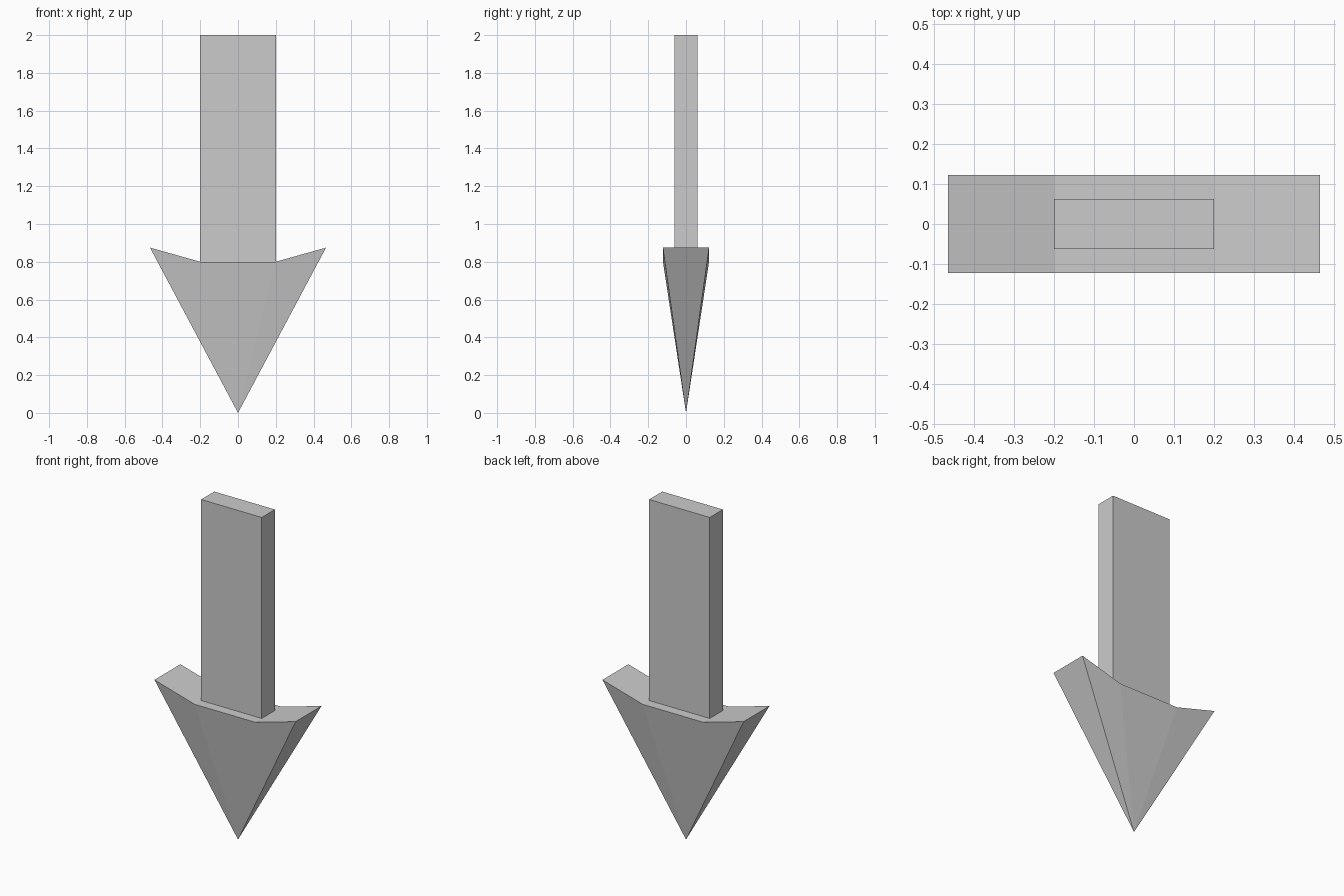
import bpy, bmesh

if "Cube" in bpy.data.objects:
    bpy.data.objects.remove(bpy.data.objects["Cube"])

HALF_DEPTH = 0.122
SHAFT_X, SHAFT_Y = 0.2, 0.062
PROFILE = [(-0.466, 0.875), (-SHAFT_X, 0.8), (SHAFT_X, 0.8), (0.466, 0.875)]

bm = bmesh.new()

# Arrow head: barbed top edge front and back, all tapering to one tip
tip = bm.verts.new((0, 0, 0))
front = [bm.verts.new((x, -HALF_DEPTH, z)) for x, z in PROFILE]
back = [bm.verts.new((x, HALF_DEPTH, z)) for x, z in PROFILE]
for i in range(3):
    bm.faces.new((tip, front[i + 1], front[i]))
    bm.faces.new((tip, back[i], back[i + 1]))
bm.faces.new((tip, front[0], back[0]))
bm.faces.new((tip, back[3], front[3]))

# Sloped barb tops
for i in (0, 2):
    bm.faces.new((front[i], front[i + 1], back[i + 1], back[i]))

# Shaft: ledges front and back, then straight walls up to the cap
def ring(z):
    return [bm.verts.new((sx * SHAFT_X, sy * SHAFT_Y, z))
            for sx, sy in ((-1, -1), (1, -1), (1, 1), (-1, 1))]

base, top = ring(0.8), ring(2.0)
bm.faces.new((front[1], front[2], base[1], base[0]))
bm.faces.new((base[3], base[2], back[2], back[1]))
# join the ledge corners to the barb slopes
for i in range(4):
    j = (i + 1) % 4
    bm.faces.new((base[i], base[j], top[j], top[i]))
bm.faces.new(top)

bmesh.ops.recalc_face_normals(bm, faces=bm.faces)
mesh = bpy.data.meshes.new("down_arrow")
bm.to_mesh(mesh)
bm.free()
bpy.context.collection.objects.link(bpy.data.objects.new("down_arrow", mesh))
